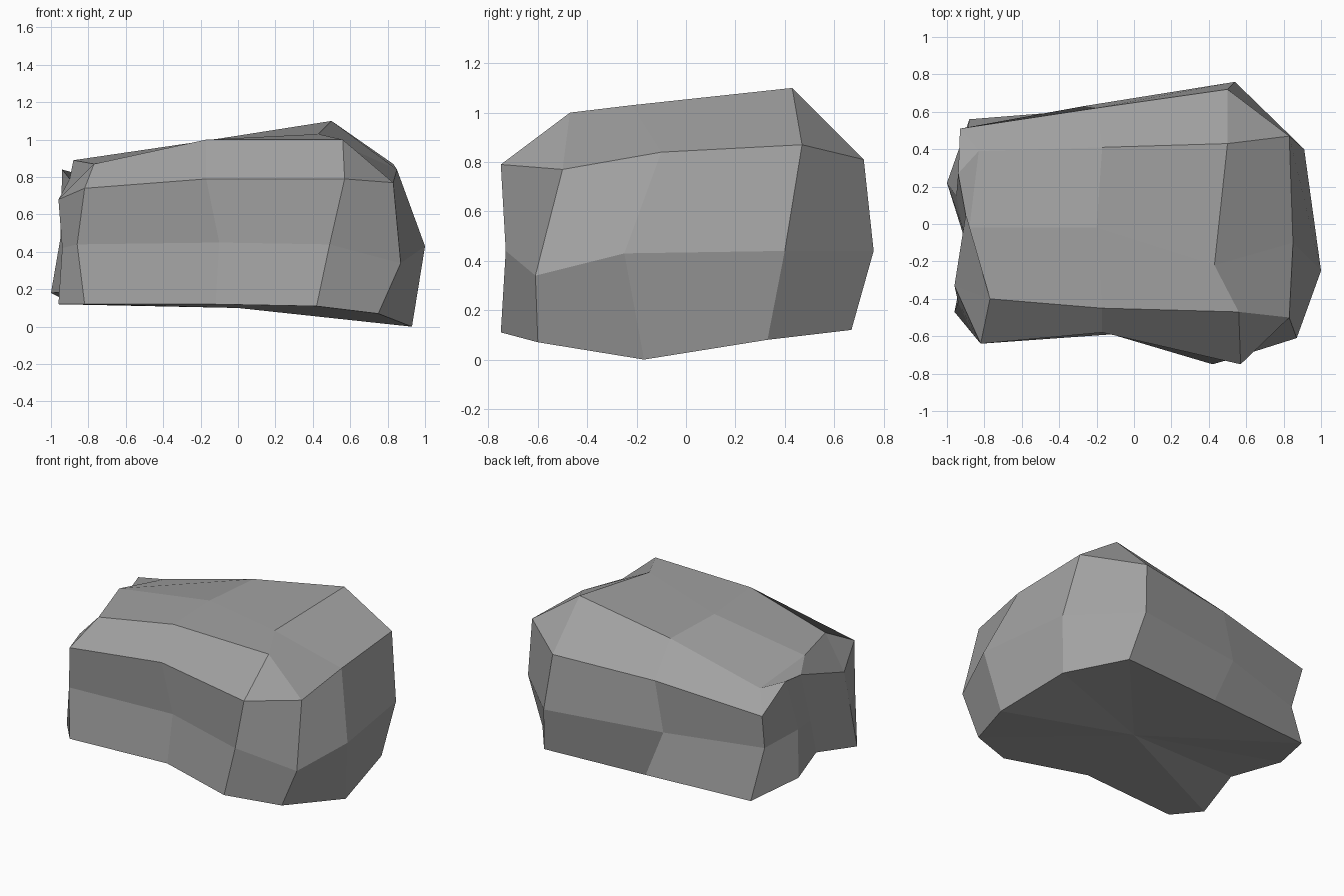
import bpy
import bmesh

SIDES = 4
COLUMNS = 3

# Each side of the boulder holds three columns, listed counterclockwise.
# Each column holds its base, waist and shoulder points.
front_side = [
    [(-.82, -.64, .12), (-.86, -.59, .44), (-.82, -.64, .74)],
    [(-.12, -.59, .12), (-.1, -.56, .45), (-.17, -.58, .79)],
    [(.42, -.75, .11), (.49, -.73, .44), (.57, -.75, .79)],
]
left_side = [
    [(.75, -.6, .07), (.87, -.61, .34), (.83, -.5, .77)],
    [(.93, -.17, 0), (1, -.25, .43), (.85, -.1, .84)],
    [(.85, .33, .08), (.91, .4, .44), (.83, .47, .87)],
]
back_side = [
    [(.6, .67, .12), (.54, .76, .44), (.5, .72, .81)],
    [(-.13, .62, .12), (-.27, .63, .45), (-.2, .62, .78)],
    [(-.88, .56, .12), (-.9, .44, .44), (-.93, .51, .69)],
]
right_side = [
    [(-1, .22, .18), (-.95, .15, .47), (-.94, .27, .84)],
    [(-.89, -.13, .19), (-.91, -.04, .45), (-.9, .05, .79)],
    [(-.96, -.47, .12), (-.94, -.42, .42), (-.96, -.33, .68)],
]

# The crown is a grid of three rows running from front to back.
crown = [
    [(-.77, -.4, .87), (-.17, -.45, 1), (.56, -.47, 1)],
    [(-.88, -.02, .89), (-.2, -.02, .99), (.43, -.22, 1.03)],
    [(-.83, .39, .81), (-.17, .41, .98), (.5, .43, 1.1)],
]


def add_face(mesh, corners):
    """Add a face, dropping repeated corners so that a pinched quad is a triangle."""
    unique = list(dict.fromkeys(corners))
    if len(unique) > 2:
        mesh.faces.new(unique)


def bridge(mesh, lower, upper):
    """Join two closed rings of equal length with a band of faces."""
    count = len(lower)
    for here in range(count):
        after = (here + 1) % count
        add_face(mesh, [lower[here], lower[after], upper[after], upper[here]])


def crown_border(grid):
    """Walk round the crown, visiting each corner once for each side it touches."""
    front = grid[0]
    left = [row[-1] for row in grid]
    back = grid[-1][::-1]
    right = [row[0] for row in grid][::-1]
    return front + left + back + right


def make_material(name, colour):
    material = bpy.data.materials.new(name)
    material.use_nodes = True
    material.diffuse_color = colour
    shader = next(n for n in material.node_tree.nodes if n.type == 'BSDF_PRINCIPLED')
    shader.inputs["Base Color"].default_value = colour
    shader.inputs["Roughness"].default_value = 0.9
    return material


def build_boulder():
    mesh = bmesh.new()

    # Rings round the body: base, waist and shoulder
    columns = front_side + left_side + back_side + right_side
    rings = [[mesh.verts.new(point) for point in ring] for ring in zip(*columns)]
    for lower, upper in zip(rings, rings[1:]):
        bridge(mesh, lower, upper)

    # Crown, with a sloping band down to the shoulder
    grid = [[mesh.verts.new(point) for point in row] for row in crown]
    bridge(mesh, rings[-1], crown_border(grid))
    for near, far in zip(grid, grid[1:]):
        for i in range(COLUMNS - 1):
            add_face(mesh, [near[i], near[i + 1], far[i + 1], far[i]])

    # Underside, as a fan round a middle point
    base = rings[0]
    middle = mesh.verts.new((0, 0, .1))
    for i in range(SIDES * COLUMNS):
        add_face(mesh, [base[i - 1], middle, base[i]])

    bmesh.ops.recalc_face_normals(mesh, faces=mesh.faces[:])
    data = bpy.data.meshes.new("boulder")
    mesh.to_mesh(data)
    mesh.free()
    boulder = bpy.data.objects.new("boulder", data)
    bpy.context.collection.objects.link(boulder)
    data.materials.append(make_material("stone grey", (.36, .36, .36, 1)))
    return boulder


default_cube = bpy.data.objects.get("Cube")
if default_cube:
    bpy.data.objects.remove(default_cube, do_unlink=True)

build_boulder()
